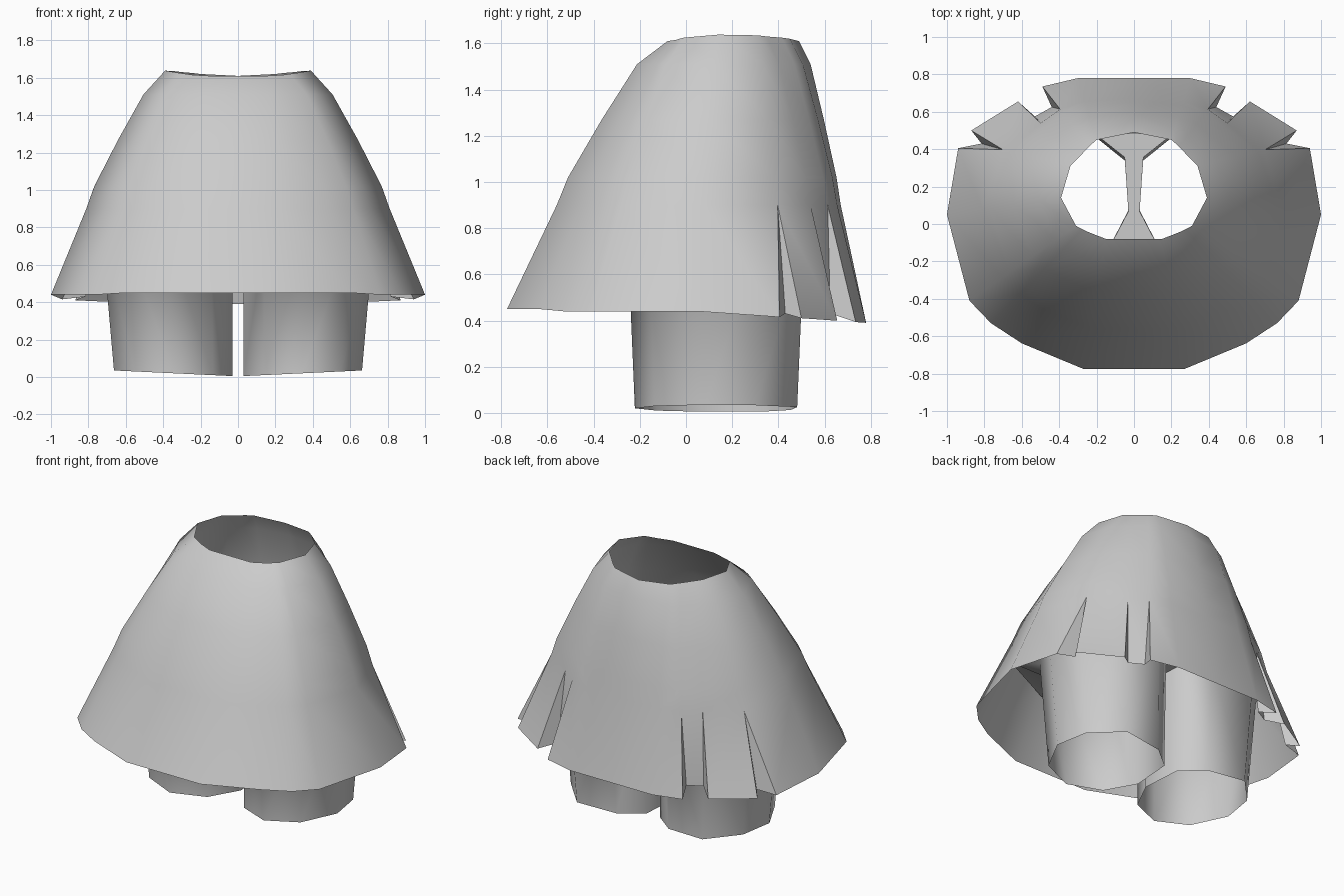
import bpy, math

if "Cube" in bpy.data.objects:
    bpy.data.objects.remove(bpy.data.objects["Cube"])

cloth = bpy.data.materials.new("light_grey_cloth")
cloth.diffuse_color = (0.6, 0.6, 0.6, 1)
cloth.use_nodes = True
cloth.node_tree.nodes["Principled BSDF"].inputs["Base Color"].default_value = cloth.diffuse_color


def make(name, verts, faces, angle):
    mesh = bpy.data.meshes.new(name)
    mesh.from_pydata(verts, [], faces)
    mesh.materials.append(cloth)
    ob = bpy.data.objects.new(name, mesh)
    bpy.context.collection.objects.link(ob)
    mod = ob.modifiers.new("mirror", 'MIRROR')
    mod.use_clip = True
    mod.merge_threshold = 0.0005
    bpy.ops.object.select_all(action='DESELECT')
    ob.select_set(True)
    bpy.context.view_layer.objects.active = ob
    bpy.ops.object.modifier_apply(modifier="mirror")
    bpy.ops.object.shade_smooth_by_angle(angle=math.radians(angle))
    return ob


# Skirt: half outlines of waist and hem, front to back
waist = [(0, -.08), (.15, -.08), (.24, -.045), (.275, -.028), (.31, -.01),
         (.39, .14), (.34, .31), (.30, .35), (.24, .415), (.2, .45), (0, .49)]
hem = [(0, -.775), (.27, -.775), (.60, -.638), (.765, -.53), (.88, -.41),
       (1.0, .05), (.92, .45), (.62, .655), (.49, .735), (.3, .78), (0, .78)]
waist_z = [1.61, 1.61, 1.615, 1.62, 1.625, 1.638, 1.635, 1.63, 1.625, 1.62, 1.61]
levels = [(.19, 1.51), (.41, 1.27), (.62, 1.02), (.69, .9)]


def hem_z(y):
    return .45 if y < -.6 else .44 if y < .1 else .44 - .05 * (y - .1) / .68


def ring(f, z):
    pts = []
    for a, b in zip(waist, hem):
        k = f * .9 if b[1] > .3 else f   # the back falls steeper
        pts.append((a[0] + (b[0] - a[0]) * k, a[1] + (b[1] - a[1]) * k, z))
    return pts


n = len(waist)
verts = [(x, y, z) for (x, y), z in zip(waist, waist_z)]
for f, z in levels:
    verts += ring(f, z)
faces = [(r * n + i, (r + 1) * n + i, (r + 1) * n + i + 1, r * n + i + 1)
         for r in range(len(levels)) for i in range(n - 1)]

# Flared lower panels; column 6 is a wedge slit, columns 7 to 8 a wider slit
base, low = len(levels) * n, len(verts)
verts += [(x, y, hem_z(y)) for x, y in hem]
verts[low + 6] = (.94, .405, .415)
s = len(verts)
verts += [(.87, .50, .41), (.815, .43, .43), (.53, .575, .43), (.44, .625, .43)]
for i in range(n - 1):
    if i != 7:
        faces.append((base + i, s if i == 6 else low + i,
                      low + i + 1, base + i + 1))
# Folded sides and recesses of the slits
faces += [(base + 6, low + 6, s + 1), (base + 6, s + 1, s),
          (base + 7, low + 7, s + 2), (base + 8, s + 3, low + 8),
          (base + 7, s + 2, s + 3, base + 8)]
make("skirt", verts, faces, 50)

# Shorts: one open leg tube, outline from front crotch round to back crotch
leg = [(.14, -.14), (.36, -.24), (.58, -.15), (.70, .08), (.66, .31),
       (.48, .5), (.2, .47), (.05, .35), (.03, .07)]
m = len(leg)
crotch_z = .72
verts = []
for x, y in leg:  # cuff, slightly tapered and tilted
    k = (x - .03) / .67
    verts.append((.03 + (x - .03) * .945, .13 + (y - .13) * .95, .005 + .03 * k))
verts += [(.03 + (x - .03) * 1.035 if x > .1 else x,
           .13 + (y - .13) * 1.03, crotch_z) for x, y in leg]
faces = [(i, (i + 1) % m, (i + 1) % m + m, i + m) for i in range(m)]
# Crotch strip between the legs
c = len(verts)
for i in (0, 8, 7, 6):
    verts.append((0, verts[m + i][1], crotch_z))
faces += [(m, m + 8, c + 1, c), (m + 8, m + 7, c + 2, c + 1),
          (m + 7, m + 6, c + 3, c + 2)]
# Underside closing from the legs out to the inside of the skirt
u = len(verts)
bottom = [c] + [m + i for i in range(7)] + [c + 3]
top = ring(.74, .82)
verts += [(top[i][0] * .98, .1 + (top[i][1] - .1) * .98, .82)
          for i in (0, 1, 3, 5, 6, 7, 8, 9, 10)]
faces += [(bottom[i], bottom[i + 1], u + i + 1, u + i) for i in range(8)]
make("shorts", verts, faces, 75)
